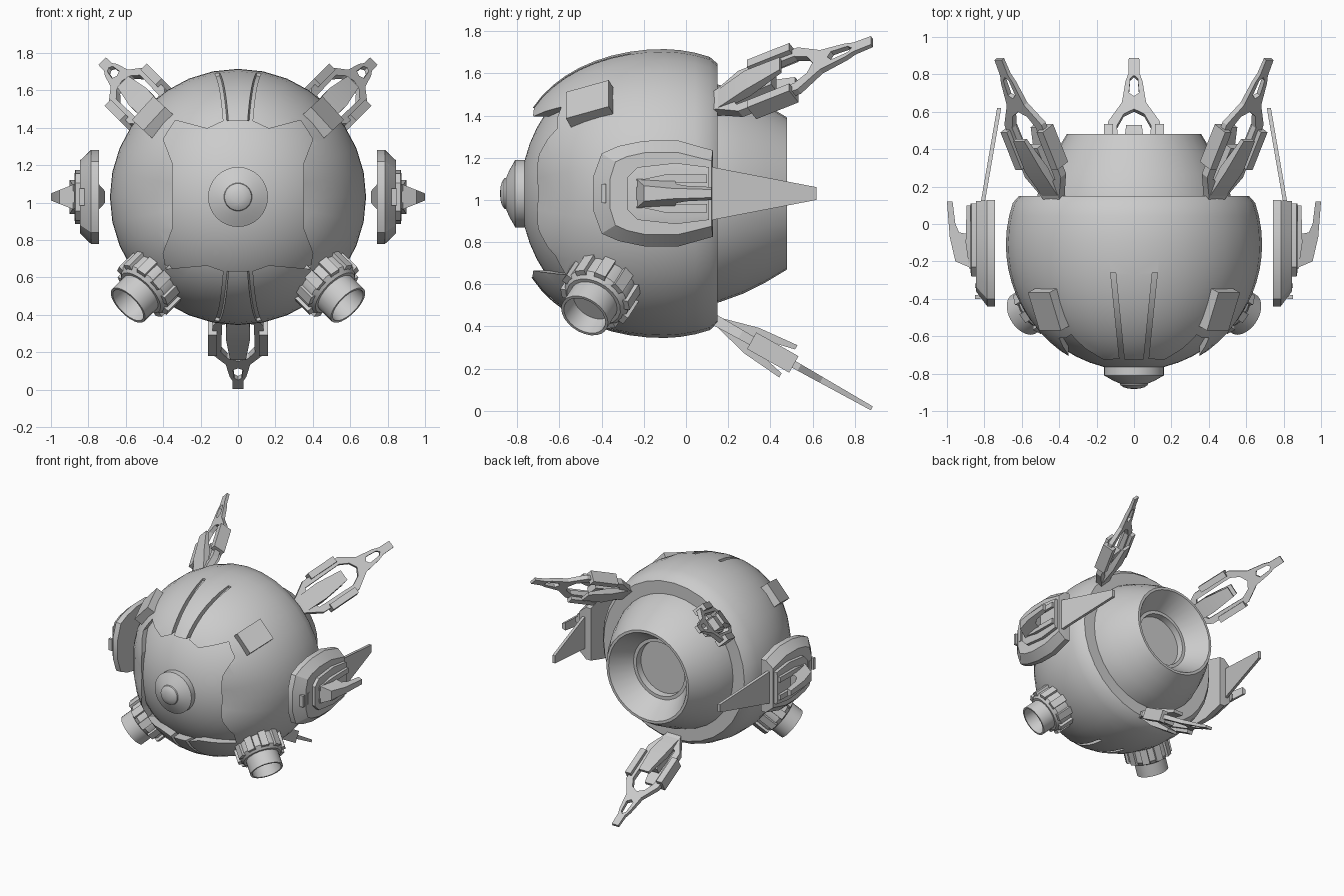
import bpy, bmesh
from math import sin, cos, pi, radians
from mathutils import Vector, Matrix

if "Cube" in bpy.data.objects:
    bpy.data.objects.remove(bpy.data.objects["Cube"])

CZ, CY, R = 1.03, -0.11, 0.685      # body centre and radius


def finish(name, bm, angle=30):
    bmesh.ops.remove_doubles(bm, verts=bm.verts, dist=1e-5)
    bmesh.ops.recalc_face_normals(bm, faces=bm.faces)
    me = bpy.data.meshes.new(name)
    bm.to_mesh(me)
    bm.free()
    ob = bpy.data.objects.new(name, me)
    bpy.context.collection.objects.link(ob)
    smooth(ob, angle)
    return ob


def smooth(ob, angle):
    bpy.ops.object.select_all(action='DESELECT')
    ob.select_set(True)
    bpy.context.view_layer.objects.active = ob
    bpy.ops.object.shade_smooth_by_angle(angle=radians(angle))


def loft(name, rings, angle=20):
    """Solid skinned through rings of equal point count, capped at both ends."""
    bm = bmesh.new()
    vs = [[bm.verts.new(p) for p in ring] for ring in rings]
    n = len(vs[0])
    for a, b in zip(vs, vs[1:]):
        for i in range(n):
            bm.faces.new((a[i], a[(i + 1) % n], b[(i + 1) % n], b[i]))
    bm.faces.new(vs[0])
    bm.faces.new(vs[-1])
    return finish(name, bm, angle)


def lathe(name, profile, seg=32, mat=None, angle=30):
    """Revolve (radius, distance) points about the y axis."""
    bm = bmesh.new()
    vs = [bm.verts.new((r, y, 0)) for r, y in profile]
    es = [bm.edges.new(e) for e in zip(vs, vs[1:])]
    bmesh.ops.spin(bm, geom=vs + es, cent=(0, 0, 0), axis=(0, 1, 0), angle=2 * pi, steps=seg)
    bm.transform(mat or Matrix.Translation((0, 0, CZ)))
    return finish(name, bm, angle)


def box(name, size, mat):
    bm = bmesh.new()
    bmesh.ops.create_cube(bm, size=1, matrix=mat @ Matrix.Diagonal((*size, 1)))
    return finish(name, bm)


def cut(ob, cutter):
    m = ob.modifiers.new("cut", 'BOOLEAN')
    m.operation, m.solver, m.object = 'DIFFERENCE', 'EXACT', cutter
    bpy.context.view_layer.objects.active = ob
    bpy.ops.object.modifier_apply(modifier=m.name)
    bpy.data.objects.remove(cutter)


def mirrored(pts):
    """Close a half outline (first and last on or off axis) across its second coordinate."""
    return pts + [(a, -b) for a, b in reversed(pts) if abs(b) > 1e-6]


def arc(r, t0, t1, n):
    ts = [radians(t0 + (t1 - t0) * i / n) for i in range(n + 1)]
    return [(r * sin(t), CY - r * cos(t)) for t in ts]


# inner ball that shows through the openings of the shell
lathe("inner_ball", arc(0.674, 0, 110, 16) + [(0, 0.12)])

# outer shell, flared forward above and below the face
shell = lathe("outer_shell", arc(R, 0, 109, 18) + [(0.615, 0.15), (0, 0.15)])
for v in shell.data.vertices:
    if v.co.y < CY:
        v.co.y = CY + (v.co.y - CY) * (1 + 0.2 * abs(v.co.z - CZ) / R)

# jagged face opening
half = [(0.08, 0.405), (0.165, 0.365), (0.335, 0.41), (0.40, 0.31), (0.35, 0.18),
        (0.35, -0.17), (0.40, -0.30), (0.385, -0.385), (0.165, -0.365), (0.08, -0.395)]
jag = half + [(-x, z) for x, z in reversed(half)]
cut(shell, loft("face_cutter", [[(x, y, CZ + z) for x, z in jag] for y in (-1.5, -0.2)]))

# paired grooves above and below
for s in (1, -1):
    for t in (1, -1):
        q = [(0.125, -0.26), (0.098, -0.26), (0.05, -0.74), (0.076, -0.74)]
        cut(shell, loft("groove_cutter", [[(s * x, y, CZ + t * z) for x, y in q] for z in (0.2, 0.9)]))
smooth(shell, 30)

# nose lens and rear funnel
lathe("nose_lens", [(0.16, -0.74), (0.16, -0.81), (0.145, -0.818), (0.11, -0.838), (0.075, -0.853),
                    (0.072, -0.862), (0.055, -0.873), (0.03, -0.88), (0, -0.882)])
lathe("rear_funnel", [(0.52, 0.13), (0.515, 0.16), (0.475, 0.27), (0.42, 0.38), (0.36, 0.48),
                      (0.34, 0.48), (0.235, 0.32), (0.21, 0.32), (0.205, 0.27), (0, 0.27)])

for s, side in ((1, "right"), (-1, "left")):
    # raised block on the upper front
    n = Vector((s * 0.50, -0.28, 0.46)).normalized()
    ty = (Vector((0, 1, 0)) - n * n.y).normalized()
    rot = Matrix((n.cross(ty), ty, n)).transposed().to_4x4()
    box(side + "_brow_block", (0.17, 0.22, 0.07),
        Matrix.Translation((s * 0.455, -0.455, 1.455)) @ rot)

    # lower thruster, lathed along a radial axis
    d = Vector((s * 0.65, -0.41, -0.64)).normalized()
    mat = Matrix.Translation((0, CY, CZ)) @ Vector((0, 1, 0)).rotation_difference(d).to_matrix().to_4x4()
    lathe(side + "_thruster_collar", [(0.16, 0.6), (0.165, 0.77), (0.14, 0.80), (0, 0.80)], 20, mat)
    lathe(side + "_thruster_tube", [(0.122, 0.78), (0.122, 0.905), (0.108, 0.905), (0.10, 0.81), (0, 0.81)], 24, mat)
    for i in range(10):
        box(side + "_thruster_rib", (0.055, 0.15, 0.04),
            mat @ Matrix.Rotation(2 * pi * i / 10, 4, 'Y') @ Matrix.Translation((0, 0.71, 0.158)))

    # side pod: domed oval plate, inner panel and blade
    rim = mirrored([(-0.44, 0.08), (-0.40, 0.19), (-0.32, 0.225), (-0.20, 0.25), (-0.04, 0.252), (0.127, 0.205)])
    top = mirrored([(-0.36, 0.07), (-0.335, 0.15), (-0.28, 0.175), (-0.19, 0.195), (-0.04, 0.195), (0.122, 0.155)])
    loft(side + "_pod_plate", [[(s * x, y, CZ + z) for y, z in o]
                               for x, o in ((0.743, rim), (0.785, rim), (0.845, top))])
    pan = mirrored([(-0.28, 0.075), (-0.23, 0.125), (-0.05, 0.145), (0.11, 0.125)])
    pin = mirrored([(-0.25, 0.06), (-0.21, 0.10), (-0.05, 0.115), (0.108, 0.10)])
    loft(side + "_pod_panel", [[(s * x, y, CZ + z) for y, z in o]
                               for x, o in ((0.83, pan), (0.87, pan), (0.875, pin))])
    for y in (-0.39, -0.33):
        box(side + "_pod_stud", (0.03, 0.022, 0.09), Matrix.Translation((s * 0.835, y, CZ)))
    blade = [(0.86, -0.24), (0.955, -0.20), (0.985, -0.07), (1.0, 0.12), (0.97, 0.12),
             (0.955, 0.0), (0.935, -0.045), (0.86, -0.06)]
    loft(side + "_pod_blade", [[(s * x, y, CZ + t * (0.075 - 0.4 * (x - 0.86))) for x, y in blade]
                               for t in (1, -1)])
    for t in (1, -1):
        loft(side + "_pod_prong", [[(s * x, y, CZ + t * z) for x, z in
                                    ((0.86, a), (0.86, b), (0.86 + h, b), (0.86 + h, a))]
                                   for y, a, b, h in ((-0.24, 0.03, 0.06, 0.02), (-0.1, 0.05, 0.09, 0.04),
                                                      (0.10, 0.05, 0.09, 0.035))])

    # swept spike behind the pod
    loft(side + "_pod_spike", [[(s * (x + o), y, CZ + z) for x, y, z in
                                ((0.80, 0.10, 0.13), (0.71, 0.62, 0.03), (0.71, 0.62, -0.03), (0.80, 0.10, -0.13))]
                               for o in (0, 0.022)])

# three tail fins, drawn as length u, width v, thickness w
AX, UP = Vector((0, 0.87, -0.49)), Vector((0, 0.49, 0.87))
frame = [(0.0, 0), (0.0, 0.05), (0.05, 0.07), (0.16, 0.135), (0.48, 0.14), (0.60, 0.065), (0.735, 0.045),
         (0.78, 0.03), (0.875, 0.028), (0.875, 0), (0.77, 0), (0.75, 0.02), (0.66, 0.027), (0.64, 0),
         (0.56, 0), (0.53, 0.055), (0.46, 0.09), (0.15, 0.085), (0.11, 0)]
for name, ang in (("lower", 0), ("upper_right", -135), ("upper_left", 135)):
    M = Matrix.Translation((0, 0, CZ)) @ Matrix.Rotation(radians(ang), 4, 'Y')

    def P(u, v, w):
        return M @ (Vector((0, 0.12, -0.59)) + AX * u + UP * w + Vector((v, 0, 0)))

    for s in (1, -1):
        loft(name + "_fin_frame", [[P(u, s * v, t * (0.026 - 0.018 * u)) for u, v in frame] for t in (1, -1)])
        # side rail box
        loft(name + "_fin_rail", [[P(u, s * v, w) for v, w in
                                   ((0.112, -0.045), (0.16, -0.045), (0.16, 0.045), (0.112, 0.045))]
                                  for u in (0.22, 0.45)])
        # splayed tongue on each face
        loft(name + "_fin_tongue", [[P(u, v, s * w) for v, w in ((-h, a), (h, a), (h, b), (-h, b))]
                                    for u, h, a, b in ((0.03, 0.06, 0, 0.02), (0.22, 0.065, 0.02, 0.07),
                                                       (0.42, 0.042, 0.065, 0.088))])
    # centre core joining the tongues
    loft(name + "_fin_core", [[P(u, v, w) for v, w in ((-h, -0.025), (h, -0.025), (h, 0.025), (-h, 0.025))]
                              for u, h in ((0.02, 0.06), (0.34, 0.045))])
